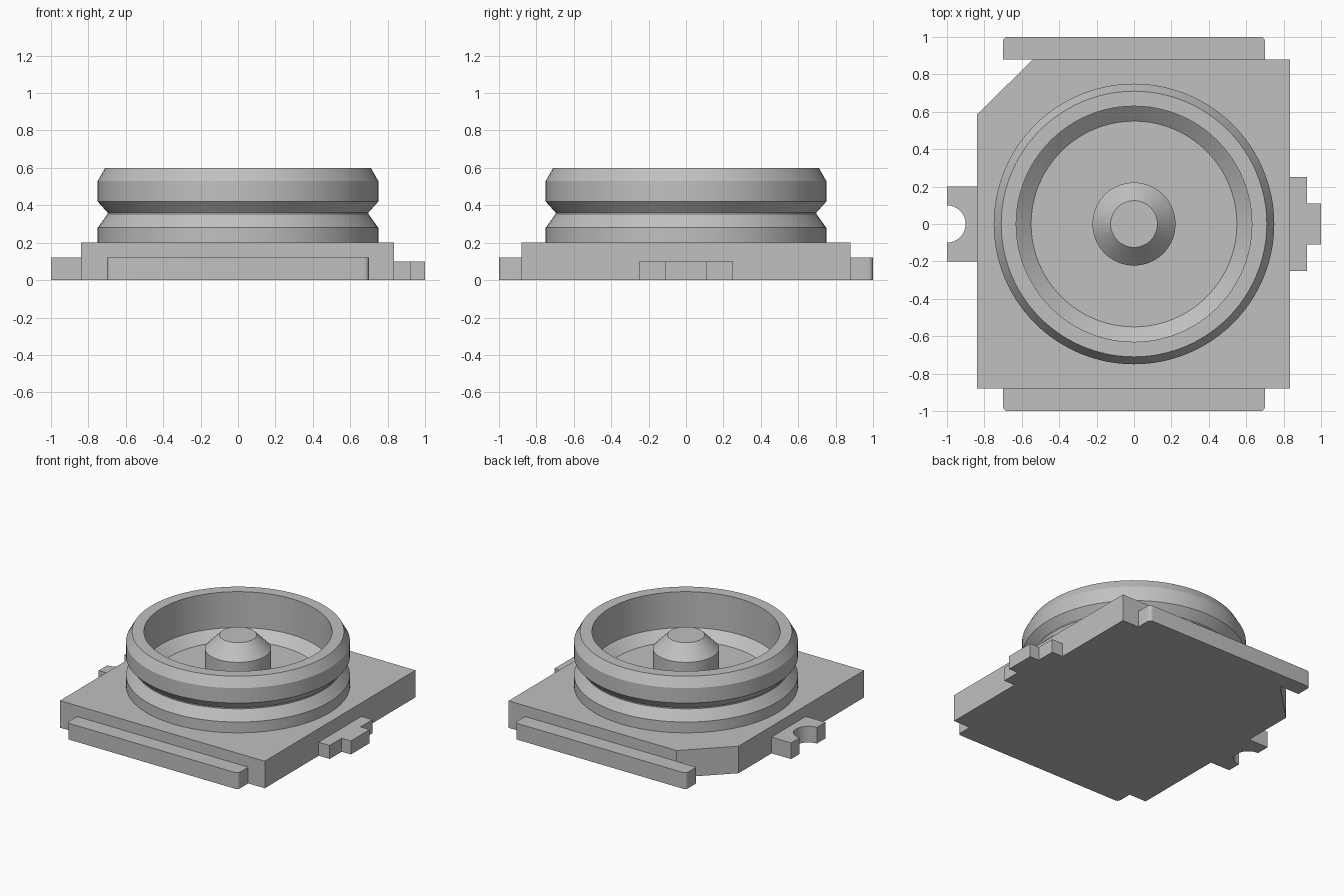
import bpy, bmesh, math

cube = bpy.data.objects.get("Cube")
if cube:
    bpy.data.objects.remove(cube, do_unlink=True)

# Single plain grey for every part
grey = bpy.data.materials.new("plain grey")
grey.use_nodes = True
colour = (0.53, 0.53, 0.53, 1.0)
grey.diffuse_color = colour
grey.node_tree.nodes["Principled BSDF"].inputs["Base Color"].default_value = colour


def finish(bm, name, smooth=False):
    """Turn a bmesh into a named, coloured object."""
    bmesh.ops.recalc_face_normals(bm, faces=bm.faces)
    mesh = bpy.data.meshes.new(name)
    bm.to_mesh(mesh)
    bm.free()
    mesh.materials.append(grey)
    obj = bpy.data.objects.new(name, mesh)
    bpy.context.collection.objects.link(obj)
    if smooth:
        bpy.ops.object.select_all(action='DESELECT')
        obj.select_set(True)
        bpy.context.view_layer.objects.active = obj
        bpy.ops.object.shade_smooth_by_angle(angle=math.radians(20))
    return obj


def slab(name, outline, height, smooth=False):
    """Extrude a flat outline upward from the ground."""
    bm = bmesh.new()
    low = [bm.verts.new((x, y, 0)) for x, y in outline]
    high = [bm.verts.new((x, y, height)) for x, y in outline]
    bm.faces.new(low)
    bm.faces.new(high)
    n = len(outline)
    for i in range(n):
        j = (i + 1) % n
        bm.faces.new((low[i], low[j], high[j], high[i]))
    return finish(bm, name, smooth)


def lathe(name, profile, segments=96):
    """Revolve a radius/height profile about z and cap both ends."""
    bm = bmesh.new()
    angles = [2 * math.pi * i / segments for i in range(segments)]
    rings = [[bm.verts.new((r * math.cos(a), r * math.sin(a), z)) for a in angles]
             for r, z in profile]
    for a, b in zip(rings, rings[1:]):
        for i in range(segments):
            j = (i + 1) % segments
            bm.faces.new((a[i], a[j], b[j], b[i]))
    bm.faces.new(rings[0])
    bm.faces.new(rings[-1])
    return finish(bm, name, True)


def arc(cx, cy, r, start, end, steps):
    """Points along an arc, angles in degrees."""
    return [(cx + r * math.cos(math.radians(start + (end - start) * i / steps)),
             cy + r * math.sin(math.radians(start + (end - start) * i / steps)))
            for i in range(steps + 1)]


# Base plate with one clipped corner
slab("base_plate", [(-0.84, -0.88), (0.835, -0.88), (0.835, 0.88),
                    (-0.54, 0.88), (-0.84, 0.585)], 0.2)

# Long ground pads on the front and back, with rounded outer corners
R = 0.025
pad = ([(0.7, 0.88)] + arc(0.7 - R, 1 - R, R, 0, 90, 6)
       + arc(-0.7 + R, 1 - R, R, 90, 180, 6) + [(-0.7, 0.88)])
for name, side in (("back_pad", 1), ("front_pad", -1)):
    slab(name, [(x, y * side) for x, y in pad], 0.12, True)

# Notched tab on the right side
slab("notched_tab", [(-0.84, -0.2), (-0.84, 0.2), (-1, 0.2)]
     + arc(-1, 0, 0.1, 90, -90, 24) + [(-1, -0.2)], 0.12, True)

# Stepped signal tab on the left side
slab("stepped_tab", [(0.835, -0.25), (0.925, -0.25), (0.925, -0.11), (1, -0.11),
                     (1, 0.11), (0.925, 0.11), (0.925, 0.25), (0.835, 0.25)], 0.1)

# Grooved socket ring with a funnelled floor
FLOOR = 0.27
lathe("socket_ring", [(0.75, 0.2), (0.75, 0.28), (0.698, 0.353), (0.698, 0.362),
                      (0.75, 0.42), (0.75, 0.53), (0.71, 0.6), (0.63, 0.6),
                      (0.63, 0.335), (0.55, FLOOR)])

# Centre contact pin with a tapered tip
lathe("centre_pin", [(0.222, FLOOR), (0.222, 0.475), (0.125, 0.575)])
